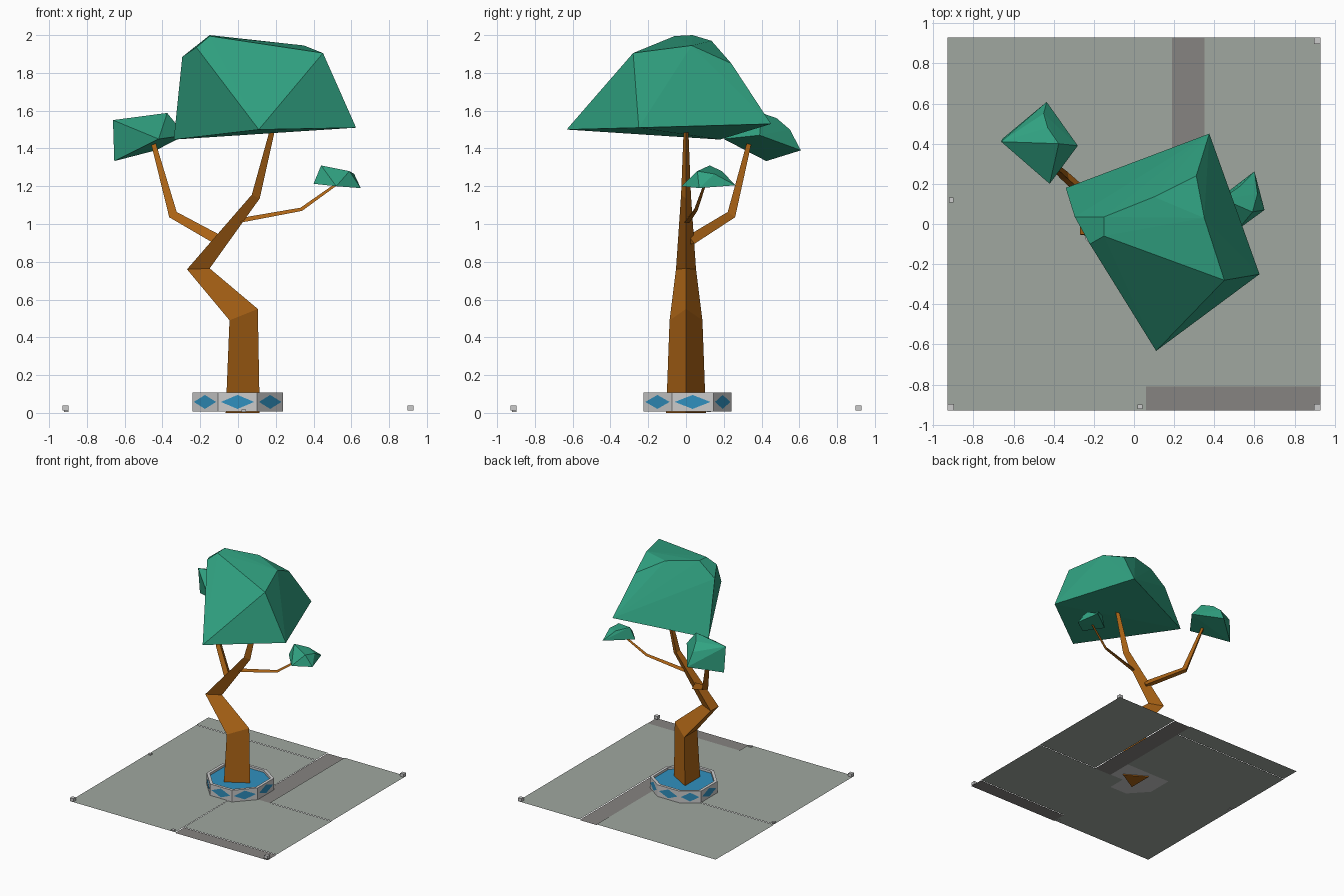
import bpy, bmesh
from mathutils import Vector

if "Cube" in bpy.data.objects:
    bpy.data.objects.remove(bpy.data.objects["Cube"])


def mat(name, rgb):
    m = bpy.data.materials.new(name)
    m.diffuse_color = (*rgb, 1)
    m.use_nodes = True
    m.node_tree.nodes["Principled BSDF"].inputs["Base Color"].default_value = m.diffuse_color
    return m


LEAF = mat("leaf_green", (0.03, 0.36, 0.22))
BARK = mat("bark_brown", (0.42, 0.13, 0.008))
WATER = mat("tile_blue", (0.03, 0.28, 0.52))
STONE = mat("paving", (0.35, 0.39, 0.35))
DARK = mat("dark_paving", (0.24, 0.23, 0.22))


def finish(bm, name, material=None):
    bmesh.ops.recalc_face_normals(bm, faces=bm.faces)
    me = bpy.data.meshes.new(name)
    bm.to_mesh(me)
    bm.free()
    ob = bpy.data.objects.new(name, me)
    bpy.context.collection.objects.link(ob)
    if material:
        me.materials.append(material)
    return ob


def foliage(name, pts):
    """Faceted leaf clump: convex hull of its corner points."""
    bm = bmesh.new()
    for p in pts:
        bm.verts.new(p)
    res = bmesh.ops.convex_hull(bm, input=bm.verts)
    inside = [v for v in res["geom_interior"] if isinstance(v, bmesh.types.BMVert)]
    bmesh.ops.delete(bm, geom=inside, context="VERTS")
    bmesh.ops.dissolve_limit(bm, angle_limit=0.03, verts=bm.verts, edges=bm.edges)
    finish(bm, name, LEAF)


def loft(name, rings, material):
    """Closed skin through a list of equal-length rings."""
    bm = bmesh.new()
    vs = [[bm.verts.new(p) for p in r] for r in rings]
    n = len(rings[0])
    for a, b in zip(vs, vs[1:]):
        for i in range(n):
            j = (i + 1) % n
            bm.faces.new((a[i], a[j], b[j], b[i]))
    bm.faces.new(vs[0])
    bm.faces.new(vs[-1])
    return finish(bm, name, material)


def branch(name, path):
    """Triangular limb along (x, y, z, radius) stations."""
    rings = []
    pts = [Vector(p[:3]) for p in path]
    for i, p in enumerate(pts):
        d = (pts[min(i + 1, len(pts) - 1)] - pts[max(i - 1, 0)]).normalized()
        side = d.cross(Vector((0, 0, 1))).normalized()
        up = side.cross(d)
        r = path[i][3]
        rings.append([p + up * r, p - up * r / 2 + side * r * .87, p - up * r / 2 - side * r * .87])
    loft(name, rings, BARK)


def box(name, x, y, z0, z1, s):
    loft(name, [[(x - s, y - s, z), (x + s, y - s, z), (x + s, y + s, z), (x - s, y + s, z)]
                for z in (z0, z1)], None)


# Paving: flat slabs at slightly different heights
slabs = [
    (-.93, .19, .77, .93, .010, STONE), (-.93, .19, .145, .77, .007, STONE),
    (-.93, .06, -.93, .145, .010, STONE), (.06, .19, -.07, .145, .010, STONE),
    (.19, .35, -.07, .93, .004, DARK), (.35, .93, -.07, .93, .010, STONE),
    (.06, .93, -.81, -.07, .007, STONE), (.06, .93, -.93, -.81, .004, DARK)]
for i, (x0, x1, y0, y1, z, m) in enumerate(slabs):
    bm = bmesh.new()
    f = bm.faces.new([bm.verts.new(p) for p in ((x0, y0, z), (x1, y0, z), (x1, y1, z), (x0, y1, z))])
    ob = finish(bm, f"paving_slab_{i}", m)
    if ob.data.polygons[0].normal.z < 0:
        ob.data.flip_normals()

# Corner stones and edge studs
for i, (x, y) in enumerate([(-.913, -.913), (.913, -.913), (.913, .913)]):
    box(f"corner_stone_{i}", x, y, .012, .038, .016)
for i, (x, y) in enumerate([(-.91, .12), (.03, -.91)]):
    box(f"edge_stud_{i}", x, y, .006, .018, .012)

# Octagonal planter with thin rim
octagon = [Vector(p) for p in [(-.105, -.225), (.1, -.225), (.238, -.075), (.238, .145),
                               (.1, .24), (-.105, .24), (-.242, .145), (-.242, -.075)]]
mid = Vector((0, .01))


def oct_ring(s, z):
    return [(*(mid + (p - mid) * s), z) for p in octagon]


loft("planter", [oct_ring(1, .008), oct_ring(1, .107), oct_ring(.9, .107), oct_ring(.9, .085)], None)
bm = bmesh.new()
bm.faces.new([bm.verts.new(p) for p in oct_ring(.9, .088)])
finish(bm, "water", WATER)

# Blue diamond inlays, one on each planter side
bm = bmesh.new()
for a, b in zip(octagon, octagon[1:] + octagon[:1]):
    c, e = (a + b) / 2, (b - a) * .43
    out = Vector((e.y, -e.x)).normalized() * .002
    c = c + out
    bm.faces.new([bm.verts.new(p) for p in ((*(c - e), .058), (*c, .021), (*(c + e), .058), (*c, .095))])
me = bpy.data.meshes.new("diamond_inlays")
bm.to_mesh(me)
bm.free()
me.materials.append(WATER)
bpy.context.collection.objects.link(bpy.data.objects.new("diamond_inlays", me))

# Crooked triangular trunk: (left x, left z, right x, right z, half depth)
stations = [(-.065, 0, .115, 0, .105), (-.045, .49, .105, .55, .087), (-.27, .76, -.15, .765, .053),
            (.073, 1.155, .115, 1.135, .026), (.18, 1.54, .205, 1.54, .011)]
loft("trunk", [[(lx, -h, lz), (rx, 0, rz), (lx, h, lz)] for lx, lz, rx, rz, h in stations], BARK)

# Side branches
branch("left_branch", [(-.1, .02, .91, .032), (-.34, .235, 1.045, .028), (-.45, .335, 1.44, .014)])
branch("right_branch", [(.01, .005, 1.015, .016), (.335, .05, 1.075, .012), (.53, .1, 1.215, .008)])

# Leaf clumps
foliage("main_canopy", [
    (.11, -.632, 1.50), (.625, -.25, 1.51), (.375, .45, 1.53), (-.34, .18, 1.447),
    (.45, -.28, 1.905), (.35, .03, 1.945), (.31, .24, 1.85), (.1, .135, 1.97),
    (-.15, .035, 2.0), (-.15, -.06, 1.995), (-.295, .035, 1.885), (-.22, -.1, 1.935)])
foliage("left_clump", [
    (-.662, .41, 1.55), (-.655, .425, 1.333), (-.435, .608, 1.39), (-.28, .39, 1.47),
    (-.42, .2, 1.45), (-.375, .4, 1.588), (-.45, .55, 1.5), (-.43, .48, 1.56)])
foliage("right_clump", [
    (.4, .11, 1.213), (.65, .07, 1.19), (.6, .262, 1.205), (.52, -.025, 1.2),
    (.44, .125, 1.31), (.59, .06, 1.28), (.615, .15, 1.265), (.53, .19, 1.28)])
